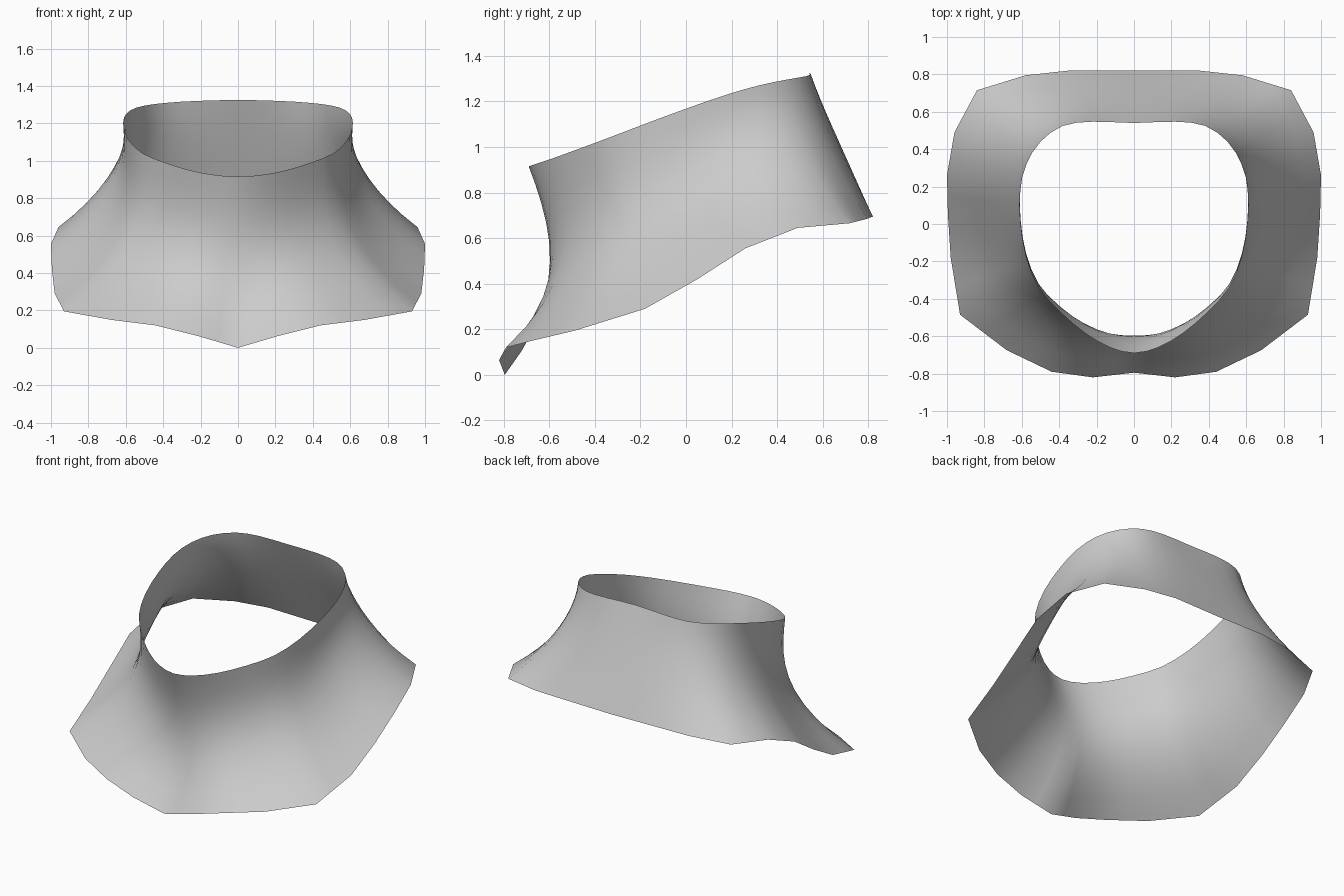
import bpy, bmesh
from mathutils import Vector

if "Cube" in bpy.data.objects:
    bpy.data.objects.remove(bpy.data.objects["Cube"])

# Right half, front centre to back centre: upper rim, lower rim, inward bow (high, low)
TOP = [(0, -.69, .915), (.13, -.66, .925), (.26, -.585, .95), (.39, -.475, .99),
       (.51, -.34, 1.04), (.58, -.17, 1.105), (.61, .02, 1.175), (.61, .18, 1.23),
       (.575, .32, 1.27), (.50, .44, 1.295), (.38, .525, 1.31), (.22, .547, 1.32),
       (0, .54, 1.325)]
LOW = [(0, -.795, 0), (.22, -.82, .065), (.44, -.79, .12), (.68, -.675, .15),
       (.93, -.485, .195), (.98, -.18, .29), (.995, .05, .42), (1, .26, .555),
       (.96, .49, .645), (.84, .715, .665), (.58, .795, .685), (.35, .82, .695),
       (0, .82, .69)]
BOW = [(.13, .25), (.13, .27), (.14, .29), (.14, .31), (.14, .31), (.14, .28),
       (.14, .25), (.15, .22), (.13, .16), (.09, .08), (.04, .02), (.015, 0), (0, 0)]
ROWS = 10


def full_ring(half):
    """Mirror a half outline across x into a closed loop."""
    right = [Vector(p) for p in half]
    left = [Vector((-p.x, p.y, p.z)) for p in right[-2:0:-1]]
    return right + left


def refine(ring, smooth):
    """Insert one point between neighbours, on a curve or on a straight edge."""
    out = []
    n = len(ring)
    for i in range(n):
        a, b, c, d = (ring[(i + k) % n] for k in (-1, 0, 1, 2))
        mid = (b + c) / 2
        if smooth:
            mid = (9 * (b + c) - a - d) / 16
        out += [b, mid]
    return out


def relax(ring, times):
    """Round off the corners of a closed loop."""
    n = len(ring)
    for _ in range(times):
        ring = [(ring[i - 1] + 2 * ring[i] + ring[(i + 1) % n]) / 4 for i in range(n)]
    return ring


top = refine(full_ring(TOP), True)
low = refine(full_ring(LOW), False)
bow = refine([Vector(b) for b in BOW + BOW[-2:0:-1]], False)


def handle_ring(f, k, lift):
    """Guide loop between the rims, pulled in toward the neck."""
    ring = []
    for t, l, b in zip(top, low, bow):
        p = t.lerp(l, f)
        inward = -Vector((p.x, p.y, 0)).normalized()
        ring.append(p + inward * b[k] + Vector((0, 0, lift * b[k])))
    return relax(ring, 4)


high = handle_ring(1 / 3, 0, .2)
deep = handle_ring(2 / 3, 1, .15)


def column(t, h1, h2, l):
    """Curved strip from the upper rim down to the flared lower rim."""
    for r in range(ROWS + 1):
        s = r / ROWS
        q = 1 - s
        yield q**3 * t + 3 * q * q * s * h1 + 3 * q * s * s * h2 + s**3 * l


# Collar: single open sheet lofted between the rims
bm = bmesh.new()
cols = [[bm.verts.new(p) for p in column(*c)] for c in zip(top, high, deep, low)]
for i, a in enumerate(cols):
    c = cols[(i + 1) % len(cols)]
    for r in range(ROWS):
        bm.faces.new((a[r], a[r + 1], c[r + 1], c[r])).smooth = True

mesh = bpy.data.meshes.new("collar")
bm.to_mesh(mesh)
bm.free()
collar = bpy.data.objects.new("collar", mesh)
bpy.context.collection.objects.link(collar)

# Plain grey cloth
grey = bpy.data.materials.new("light_grey")
grey.diffuse_color = (.6, .6, .6, 1)
grey.use_nodes = True
grey.node_tree.nodes["Principled BSDF"].inputs["Base Color"].default_value = grey.diffuse_color
mesh.materials.append(grey)
